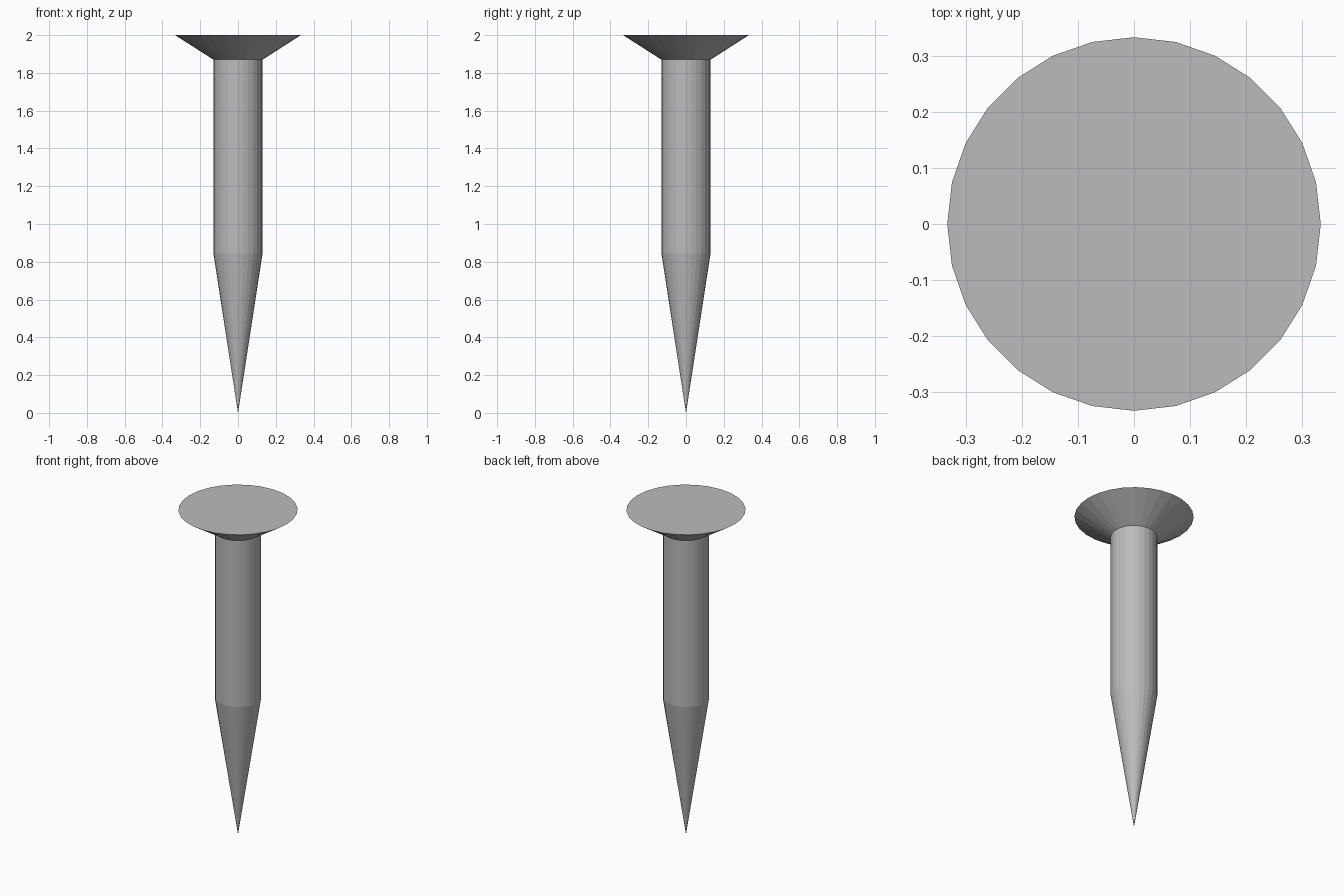
import bpy
import bmesh
from math import cos, sin, tau

cube = bpy.data.objects.get("Cube")
if cube:
    bpy.data.objects.remove(cube, do_unlink=True)

SIDES = 28
HEAD_R, SHANK_R = 0.333, 0.13
NECK_Z, TAPER_Z, TOP_Z = 1.87, 0.845, 2.0

steel = bpy.data.materials.new("grey steel")
steel.use_nodes = True
colour = (0.5, 0.5, 0.5, 1)
steel.diffuse_color = colour
steel.node_tree.nodes["Principled BSDF"].inputs["Base Color"].default_value = colour


def lathe(name, profile, cap_top=False):
    """Turn a (radius, height) profile, listed bottom to top, about z."""
    bm = bmesh.new()
    rings = []
    for r, z in profile:
        count = SIDES if r else 1
        rings.append([bm.verts.new((r * cos(tau * i / SIDES), r * sin(tau * i / SIDES), z))
                      for i in range(count)])
    for low, high in zip(rings, rings[1:]):
        for i in range(SIDES):
            j = (i + 1) % SIDES
            if len(low) == 1:
                bm.faces.new((low[0], high[j], high[i]))
            else:
                bm.faces.new((low[i], low[j], high[j], high[i]))
    if cap_top:
        bm.faces.new(rings[-1])
    mesh = bpy.data.meshes.new(name)
    bm.to_mesh(mesh)
    bm.free()
    mesh.materials.append(steel)
    obj = bpy.data.objects.new(name, mesh)
    bpy.context.collection.objects.link(obj)
    return obj


# Pointed tip, straight shank and flat countersunk head
lathe("tip", [(0, 0), (SHANK_R, TAPER_Z)])
lathe("shank", [(SHANK_R, TAPER_Z), (SHANK_R, NECK_Z)])
lathe("head", [(SHANK_R, NECK_Z), (HEAD_R, TOP_Z)], cap_top=True)
